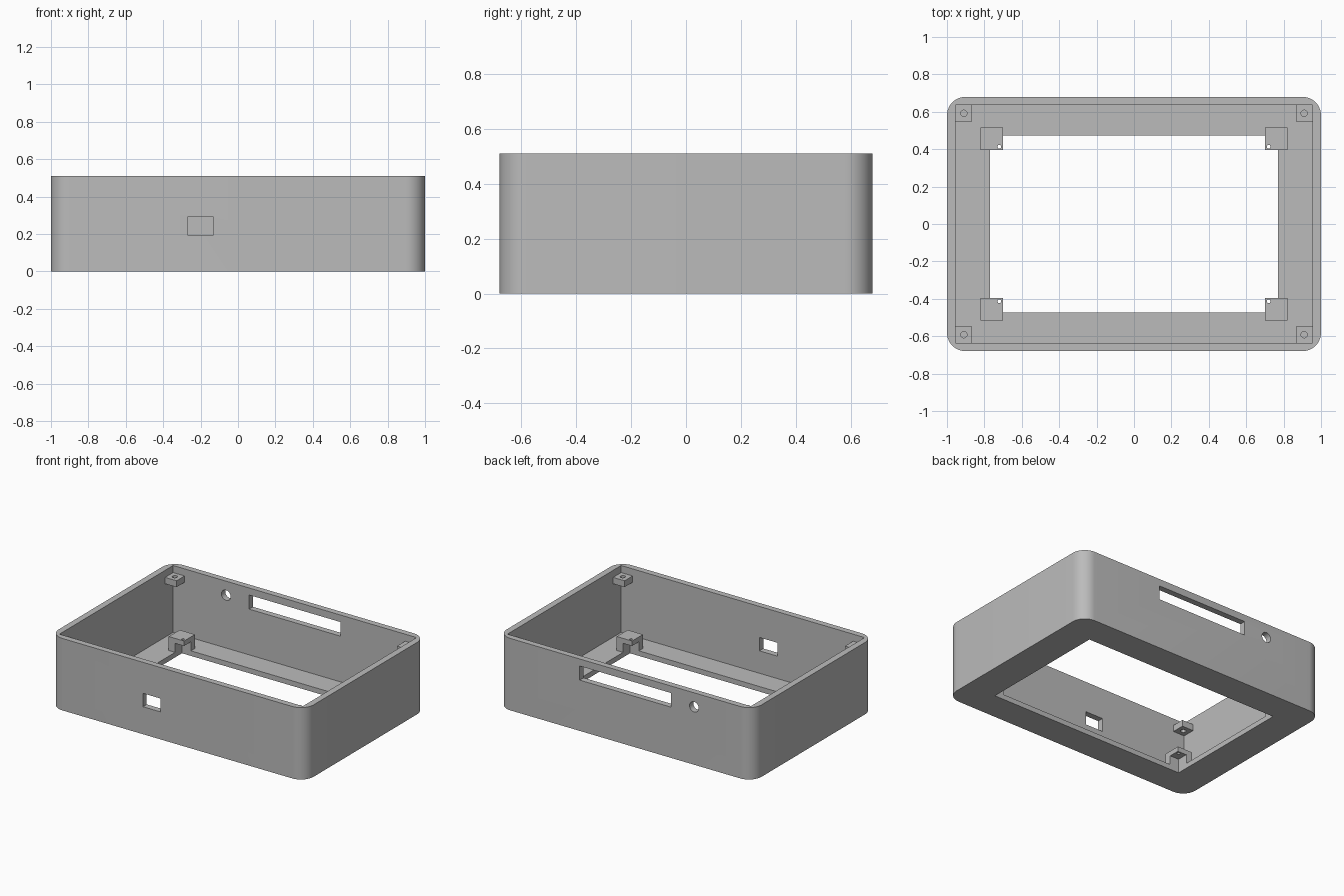
import bpy, bmesh
from mathutils import Matrix, Vector

cube = bpy.data.objects.get("Cube")
if cube:
    bpy.data.objects.remove(cube, do_unlink=True)

grey = bpy.data.materials.new("light grey plastic")
grey.use_nodes = True
GREY = (0.5, 0.5, 0.5, 1)
grey.diffuse_color = GREY
grey.node_tree.nodes["Principled BSDF"].inputs["Base Color"].default_value = GREY

# Overall sizes
HX, HY, HEIGHT = 1.0, 0.68, 0.51
IX, IY = 0.955, 0.637          # inner faces of the walls
OX, OY = 0.77, 0.472           # floor opening
FLOOR = 0.036
CORNER = 0.1


def finish(bm, name):
    bmesh.ops.recalc_face_normals(bm, faces=bm.faces)
    mesh = bpy.data.meshes.new(name)
    bm.to_mesh(mesh)
    bm.free()
    mesh.materials.append(grey)
    obj = bpy.data.objects.new(name, mesh)
    bpy.context.collection.objects.link(obj)
    return obj


def box(name, lo, hi, round_corners=0):
    lo, hi = Vector(lo), Vector(hi)
    bm = bmesh.new()
    bmesh.ops.create_cube(bm, size=1)
    bmesh.ops.scale(bm, vec=hi - lo, verts=bm.verts)
    bmesh.ops.translate(bm, vec=(lo + hi) / 2, verts=bm.verts)
    if round_corners:
        upright = [e for e in bm.edges
                   if abs(e.verts[0].co.z - e.verts[1].co.z) > 0.01]
        bmesh.ops.bevel(bm, geom=upright, offset=round_corners, segments=12,
                        profile=0.5, affect='EDGES')
    return finish(bm, name)


def rod(name, centre, radius, length, axis='Z'):
    bm = bmesh.new()
    bmesh.ops.create_cone(bm, cap_ends=True, segments=32, radius1=radius,
                          radius2=radius, depth=length)
    if axis == 'Y':
        bmesh.ops.rotate(bm, matrix=Matrix.Rotation(1.5707963, 3, 'X'), verts=bm.verts)
    bmesh.ops.translate(bm, vec=centre, verts=bm.verts)
    return finish(bm, name)


def activate(obj):
    bpy.ops.object.select_all(action='DESELECT')
    obj.select_set(True)
    bpy.context.view_layer.objects.active = obj


def cut(obj, *cutters):
    activate(obj)
    for cutter in cutters:
        mod = obj.modifiers.new("cut", 'BOOLEAN')
        mod.operation, mod.solver, mod.object = 'DIFFERENCE', 'EXACT', cutter
        bpy.ops.object.modifier_apply(modifier=mod.name)
        bpy.data.objects.remove(cutter, do_unlink=True)
    activate(obj)
    bpy.ops.object.shade_smooth_by_angle(angle=0.5)


# Case: rounded tray with a large floor opening and ports in the walls
case = box("case", (-HX, -HY, 0), (HX, HY, HEIGHT), CORNER)
cut(case,
    box("cavity", (-IX, -IY, FLOOR), (IX, IY, 1)),
    box("floor_opening", (-OX, -OY, -1), (OX, OY, 0.2)),
    box("front_port", (-0.27, -0.8, 0.195), (-0.13, -0.5, 0.29)),
    box("back_slot", (-0.358, 0.5, 0.36), (0.358, 0.8, 0.46)),
    rod("back_round_hole", (-0.54, HY, 0.41), 0.036, 0.3, 'Y'))

for sx, side in ((-1, "right"), (1, "left")):
    for sy, end in ((-1, "front"), (1, "back")):
        def corner_box(name, x, y, z):
            """Box given by its ranges measured outward from the centre."""
            xs, ys = sorted(sx * v for v in x), sorted(sy * v for v in y)
            return box(name, (xs[0], ys[0], z[0]), (xs[1], ys[1], z[1]))

        # Lid screw tab high in the wall corner
        tab = corner_box(f"lid_tab_{end}_{side}", (0.865, IX + 0.004),
                         (0.547, IY + 0.004), (0.415, 0.46))
        cut(tab, rod("screw_hole", (sx * 0.91, sy * 0.592, 0.44), 0.017, 0.2))

        # Mounting bracket: L-shaped wall with an overhanging top plate
        bracket = corner_box(f"bracket_{end}_{side}", (0.7, 0.82),
                             (0.395, 0.517), (FLOOR - 0.004, 0.135))
        cut(bracket,
            corner_box("bracket_recess", (0.6, OX), (0.3, OY), (-0.1, 0.1)),
            rod("pin_hole", (sx * 0.72, sy * 0.413, 0.12), 0.01, 0.2))
